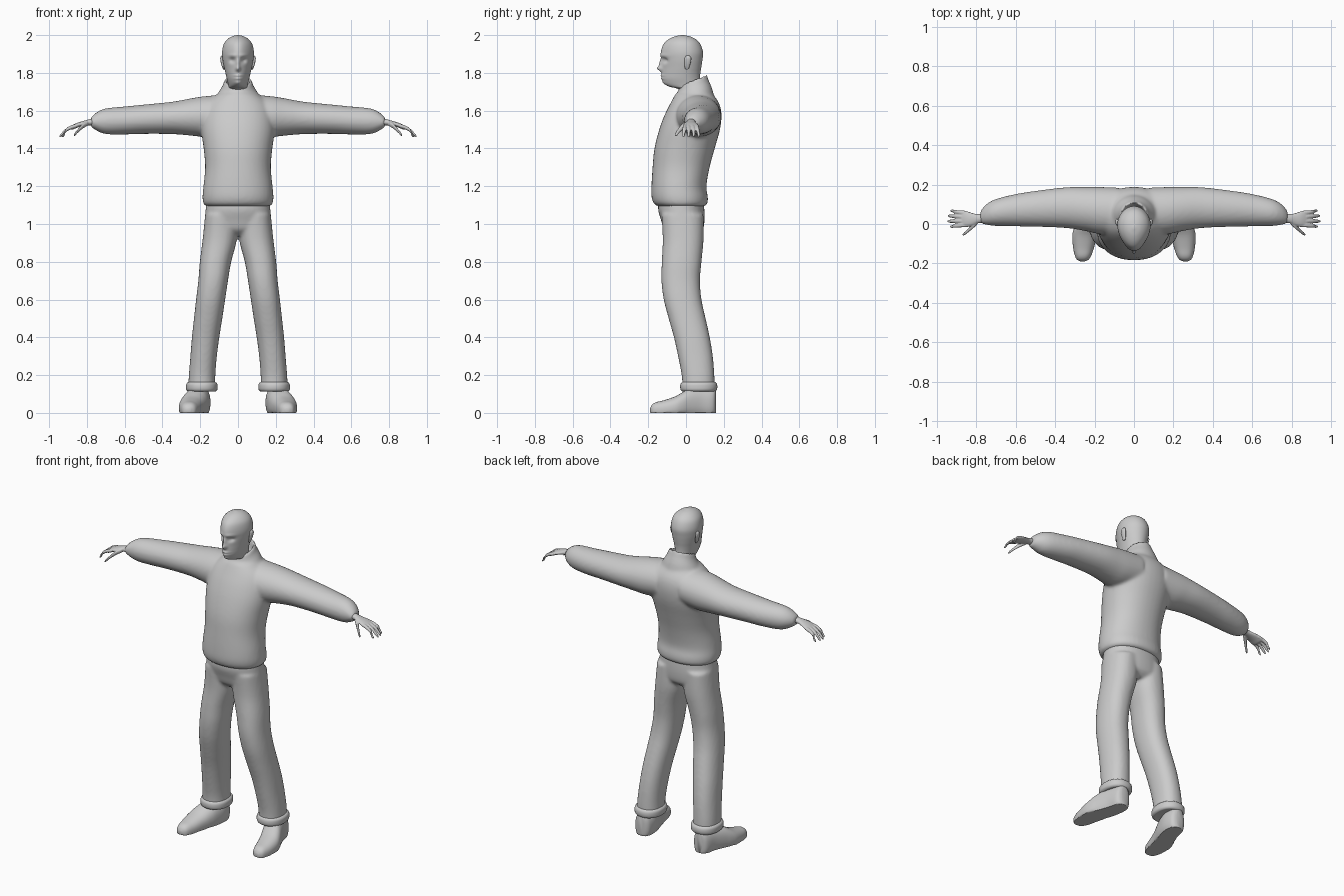
import bpy, bmesh, math
from math import exp, sin, cos, pi


def spline(rings, steps):
    """Catmull-Rom interpolation between the given rings."""
    out = []
    for i in range(len(rings) - 1):
        p = [rings[max(0, min(len(rings) - 1, i + k))] for k in (-1, 0, 1, 2)]
        for s in range(steps):
            t = s / steps
            out.append([b + .5 * t * (c - a + t * (2*a - 5*b + 4*c - d + t * (3*(b - c) + d - a)))
                        for a, b, c, d in zip(*p)])
    return out + [list(rings[-1])]


def loft(bm, axis, rings, n=40, steps=4, power=2.0, mirror=False, shape=None):
    """Closed skin through rings (position, a0, a1, b0, b1); a and b are the other two axes in order."""
    for sign in ((1, -1) if mirror else (1,)):
        loops = []
        for pos, a0, a1, b0, b1 in spline(rings, steps):
            loop = []
            for k in range(n):
                c, s = cos(2*pi*k/n), sin(2*pi*k/n)
                a = (a0+a1)/2 + (a1-a0)/2 * math.copysign(abs(c)**(2/power), c)
                b = (b0+b1)/2 + (b1-b0)/2 * math.copysign(abs(s)**(2/power), s)
                co = [a, b]
                co.insert("xyz".index(axis), pos)
                if shape:
                    co = shape(*co)
                loop.append(bm.verts.new((co[0]*sign, co[1], co[2])))
            loops.append(loop)
        for lo, hi in zip(loops, loops[1:]):
            for k in range(n):
                bm.faces.new((lo[k], lo[(k+1) % n], hi[(k+1) % n], hi[k]))
        bm.faces.new(loops[0])
        bm.faces.new(loops[-1])


def finish(bm, name, voxel=0, smooth=0, angle=60):
    bmesh.ops.recalc_face_normals(bm, faces=bm.faces)
    me = bpy.data.meshes.new(name)
    bm.to_mesh(me)
    bm.free()
    ob = bpy.data.objects.new(name, me)
    bpy.context.collection.objects.link(ob)
    bpy.ops.object.select_all(action='DESELECT')
    ob.select_set(True)
    bpy.context.view_layer.objects.active = ob
    if voxel:
        m = ob.modifiers.new("Fuse", 'REMESH')
        m.mode, m.voxel_size, m.use_smooth_shade = 'VOXEL', voxel, True
        m = ob.modifiers.new("Relax", 'SMOOTH')
        m.factor, m.iterations = .5, smooth
        for p in me.polygons:
            p.use_smooth = True
    else:
        bpy.ops.object.shade_smooth_by_angle(angle=math.radians(angle))
    return ob


def sym(rows):
    """(z, half width, y0, y1) -> symmetric ring"""
    return [(z, -w, w, y0, y1) for z, w, y0, y1 in rows]


# Jacket: torso, sleeves and stand-up collar fused together
bm = bmesh.new()
loft(bm, "z", sym([(1.092, .16, -.14, .09), (1.105, .182, -.168, .112), (1.14, .188, -.182, .116),
                   (1.2, .183, -.183, .108), (1.3, .174, -.177, .125), (1.4, .182, -.167, .152),
                   (1.5, .195, -.142, .18), (1.58, .19, -.112, .188), (1.64, .165, -.082, .175),
                   (1.69, .105, -.055, .14)]), power=2.15)
loft(bm, "x", [(.08, -.06, .185, 1.47, 1.685), (.18, -.05, .188, 1.462, 1.676),
               (.25, -.035, .188, 1.468, 1.665), (.35, -.02, .186, 1.476, 1.647),
               (.5, -.014, .168, 1.477, 1.632), (.6, -.012, .152, 1.474, 1.622),
               (.7, -.01, .127, 1.476, 1.612), (.75, -.004, .1, 1.495, 1.59),
               (.78, .004, .065, 1.515, 1.562)], mirror=True)


def tilt(x, y, z):
    return x, y, z + .4 * (y - .04)


loft(bm, "z", sym([(1.63, .13, -.09, .15), (1.68, .112, -.072, .138), (1.73, .082, -.045, .12),
                   (1.757, .073, -.036, .112), (1.762, .062, -.027, .104), (1.7, .054, -.012, .09)]),
     shape=tilt)
finish(bm, "jacket", .009, 8)

# Trousers: hips and legs fused together
bm = bmesh.new()
loft(bm, "z", sym([(1.15, .165, -.14, .09), (1.08, .171, -.148, .097), (1.02, .176, -.132, .098),
                   (.97, .172, -.115, .09), (.94, .12, -.08, .06)]), power=2.2)
loft(bm, "z", [(1.05, .002, .174, -.13, .093), (.92, .006, .187, -.123, .093), (.8, .036, .202, -.128, .082),
               (.7, .053, .21, -.13, .074), (.6, .068, .222, -.118, .082), (.5, .083, .233, -.092, .104),
               (.4, .099, .244, -.064, .126), (.3, .112, .252, -.042, .142), (.2, .12, .26, -.023, .15),
               (.13, .12, .263, -.018, .152)], power=2.25, mirror=True)
finish(bm, "trousers", .009, 6)

# Rolled trouser cuffs
bm = bmesh.new()
loft(bm, "z", [(.114, .135, .25, -.005, .14), (.113, .12, .263, -.018, .154), (.122, .11, .273, -.028, .163),
               (.138, .108, .275, -.031, .166), (.154, .11, .273, -.028, .163), (.163, .12, .263, -.018, .154),
               (.16, .135, .25, -.005, .14)], power=2.2, mirror=True)
finish(bm, "trouser_cuffs")


# Shoes, toes turned out, flat soles
def flat(x, y, z):
    return x, y, max(z, 0)


bm = bmesh.new()
loft(bm, "y", [(-.19, .25, .272, .005, .025), (-.18, .23, .29, -.015, .043), (-.16, .217, .3, -.025, .056),
               (-.12, .203, .309, -.03, .066), (-.06, .186, .313, -.03, .086), (-.02, .172, .304, -.03, .108),
               (.02, .158, .287, -.03, .13), (.08, .146, .263, -.03, .14), (.13, .15, .25, -.03, .135),
               (.15, .162, .238, -.02, .13), (.158, .18, .22, 0, .12)], power=2.3, mirror=True, shape=flat)
finish(bm, "shoes", angle=50)

# Hands: palm, four fingers and thumb fused
bm = bmesh.new()
loft(bm, "x", [(.75, .005, .055, 1.522, 1.562), (.79, .004, .05, 1.522, 1.554), (.82, -.008, .056, 1.518, 1.545),
               (.85, -.016, .066, 1.51, 1.536), (.875, -.017, .07, 1.5, 1.524), (.885, -.01, .062, 1.5, 1.515)],
     n=24, mirror=True)


def digit(points):
    loft(bm, "x", [(x, y-r, y+r, z-r, z+r) for x, y, z, r in points], n=12, mirror=True)


for y0, y1, tip in ((-.007, -.013, .934), (.015, .014, .946), (.037, .041, .945), (.058, .067, .932)):
    digit([(.855, y0, 1.52, .009), (.88, y0, 1.513, .0105), (.91, (y0+y1)/2, 1.497, .0095),
           (tip-.012, y1, 1.474, .0085), (tip, y1, 1.462, .005)])
digit([(.795, .01, 1.532, .012), (.82, -.012, 1.52, .014), (.843, -.034, 1.498, .0105),
       (.862, -.05, 1.477, .0085), (.87, -.055, 1.467, .005)])
finish(bm, "hands", .0035, 3)


# Head and neck, with face features pushed into the front
def face(x, y, z):
    front = max(0, min(1, (.03 - y) / .16))
    x *= 1 - .3 * front ** 1.5

    def bump(cx, cz, rx, rz):
        return exp(-((abs(x) - cx) / rx) ** 2 - ((z - cz) / rz) ** 2)

    if y < -.04:
        y -= .024 * bump(0, 1.823, .012, .014) + .013 * bump(0, 1.85, .009, .022)   # nose
        y += .016 * bump(.03, 1.866, .015, .013)                                    # eye sockets
        y -= .006 * bump(.028, 1.892, .025, .009)                                   # brow
        y -= .006 * bump(0, 1.785, .02, .006) + .005 * bump(0, 1.77, .018, .005)    # lips
        y += .004 * bump(0, 1.778, .024, .003)
        y -= .006 * bump(0, 1.747, .02, .01)                                        # chin
    return x, y, z


bm = bmesh.new()
loft(bm, "z", sym([(1.65, .058, -.025, .09), (1.7, .055, -.03, .082), (1.718, .054, -.05, .08),
                   (1.727, .052, -.088, .078), (1.742, .055, -.112, .076), (1.77, .063, -.128, .074),
                   (1.8, .07, -.128, .076), (1.83, .077, -.127, .081), (1.87, .085, -.13, .087),
                   (1.91, .088, -.133, .09), (1.95, .08, -.12, .077), (1.975, .062, -.096, .056),
                   (1.992, .036, -.062, .024), (2.0, .006, -.026, -.012)]),
     n=72, steps=6, shape=face)
finish(bm, "head", angle=80)

# Ears
bm = bmesh.new()
loft(bm, "z", [(1.818, .074, .078, .002, .01), (1.825, .07, .082, -.006, .016), (1.85, .074, .09, -.008, .024),
               (1.875, .078, .094, -.008, .028), (1.888, .079, .091, -.002, .022), (1.892, .082, .086, .006, .014)],
     n=16, mirror=True)
finish(bm, "ears")
